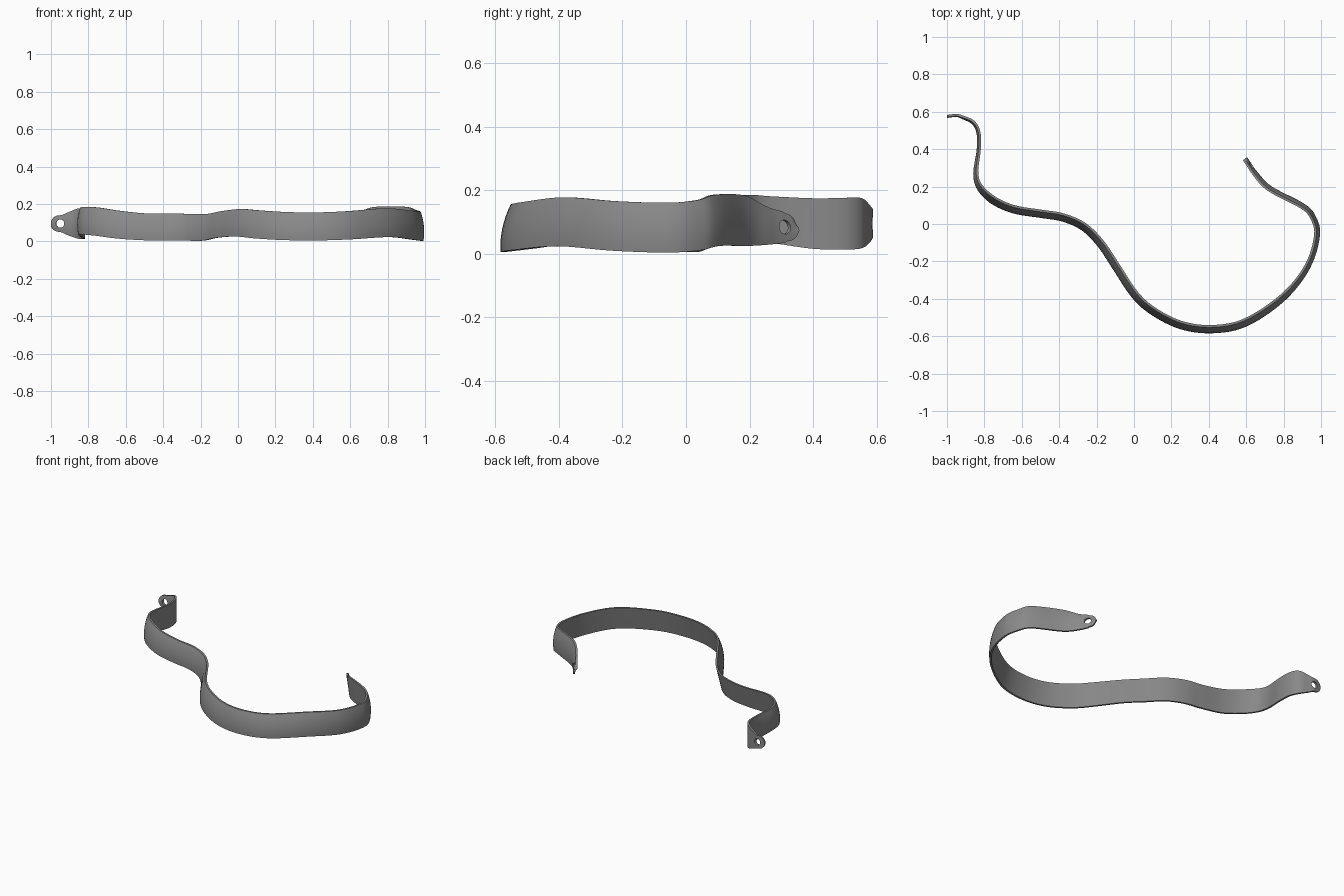
import bpy, bmesh, math
from mathutils import Vector

if "Cube" in bpy.data.objects:
    bpy.data.objects.remove(bpy.data.objects["Cube"])

# stations along the strap: x, y, bottom z, top z
KEYS = [
    (-1.0, .575, .05, .14), (-.95, .58, .05, .14), (-.915, .57, .035, .152), (-.86, .543, .016, .175),
    (-.832, .49, .013, .175), (-.83, .40, .015, .174), (-.848, .27, .033, .18), (-.825, .19, .037, .185),
    (-.75, .12, .03, .18), (-.64, .073, .015, .164), (-.5, .05, .006, .15), (-.38, .03, .005, .15),
    (-.27, -.02, .004, .147), (-.18, -.11, .004, .147), (-.1, -.23, .02, .162), (0, -.38, .026, .173),
    (.1, -.47, .016, .166), (.25, -.545, .007, .157), (.42, -.567, .005, .155), (.6, -.53, .011, .162),
    (.8, -.395, .023, .177), (.93, -.23, .009, .165), (.982, -.06, .003, .16), (.958, .04, .01, .168),
    (.9, .1, .024, .185), (.73, .19, .024, .183), (.655, .265, .029, .145), (.595, .35, .04, .122)]


def catmull(a, b, c, d, t):
    return 0.5 * (2*b + (c-a)*t + (2*a-5*b+4*c-d)*t*t + (3*b-a-3*c+d)*t**3)


# smooth sampling of the stations, finer at the two tabs
keys = [Vector(k) for k in KEYS]
keys = [2*keys[0]-keys[1]] + keys + [2*keys[-1]-keys[-2]]
samples = []
nseg = len(KEYS) - 1
for i in range(nseg):
    n = 12 if i in (0, nseg-1) else 6
    for j in range(n):
        p = [catmull(*[keys[i+m][k] for m in range(4)], j/n) for k in range(4)]
        samples.append((p, (i+j/n)/nseg))
samples.append((list(KEYS[-1]), 1.0))
pts = [Vector((p[0], p[1])) for p, f in samples]
dist = [0.0]
for a, b in zip(pts, pts[1:]):
    dist.append(dist[-1] + (b-a).length)


def ramp(a, b, x):
    t = max(0, min(1, (x-a)/(b-a)))
    return t*t*(3-2*t)


def normal_at(i):
    t = (pts[min(i+1, len(pts)-1)] - pts[max(i-1, 0)]).normalized()
    return Vector((t.y, -t.x))


# strap: flat inner face, gently domed outer face, rounded ends
bm = bmesh.new()
rings = []
N = 8
for i, (p, f) in enumerate(samples):
    nrm = normal_at(i)
    mid, half = (p[2]+p[3])/2, (p[3]-p[2])/2
    s = min(dist[i], dist[-1]-dist[i])
    r = 0.044
    if s < r:
        half = min(half, math.sqrt(max(r*r-(r-s)**2, 0.00008)))
    tilt = 0.016*ramp(.18, .3, f) - 0.008*ramp(.7, .8, f)
    bulge = 0.004 + 0.006*ramp(0.02, .15, s)
    section = []
    for k in range(N+1):
        v = -1 + 2*k/N
        section.append((0.006 + bulge*(1-v*v), v))
    for k in range(N+1):
        section.append((-0.006, 1 - 2*k/N))
    ring = []
    for u, v in section:
        o = u - bulge/2 - tilt*v
        ring.append(bm.verts.new((pts[i].x+nrm.x*o, pts[i].y+nrm.y*o, mid+half*v)))
    rings.append(ring)
for a, b in zip(rings, rings[1:]):
    for k in range(len(a)):
        m = (k+1) % len(a)
        bm.faces.new((a[k], a[m], b[m], b[k]))
bm.faces.new(rings[0])
bm.faces.new(rings[-1])
bmesh.ops.recalc_face_normals(bm, faces=bm.faces[:])
me = bpy.data.meshes.new("strap")
bm.to_mesh(me)
bm.free()
strap = bpy.data.objects.new("strap", me)
bpy.context.collection.objects.link(strap)

# dark grey metal
mat = bpy.data.materials.new("dark_grey")
mat.diffuse_color = (0.25, 0.25, 0.25, 1)
mat.use_nodes = True
mat.node_tree.nodes["Principled BSDF"].inputs["Base Color"].default_value = mat.diffuse_color
me.materials.append(mat)


# screw holes through both tabs
def hole(name, target):
    i = min(range(len(dist)), key=lambda n: abs(dist[n]-target))
    nrm = normal_at(i)
    p = samples[i][0]
    bpy.ops.mesh.primitive_cylinder_add(vertices=24, radius=0.022, depth=0.1,
                                        location=(p[0], p[1], (p[2]+p[3])/2))
    cutter = bpy.context.object
    cutter.name = name
    cutter.rotation_euler = Vector((nrm.x, nrm.y, 0)).to_track_quat('Z', 'Y').to_euler()
    cutter.data.materials.append(mat)
    cutter.hide_render = True
    cutter.hide_set(True)
    mod = strap.modifiers.new(name, 'BOOLEAN')
    mod.object = cutter
    mod.operation = 'DIFFERENCE'
    mod.solver = 'EXACT'


hole("left_hole_cutter", 0.049)
hole("right_hole_cutter", dist[-1]-0.049)

bpy.ops.object.select_all(action='DESELECT')
strap.select_set(True)
bpy.context.view_layer.objects.active = strap
bpy.ops.object.shade_smooth_by_angle(angle=math.radians(35))
